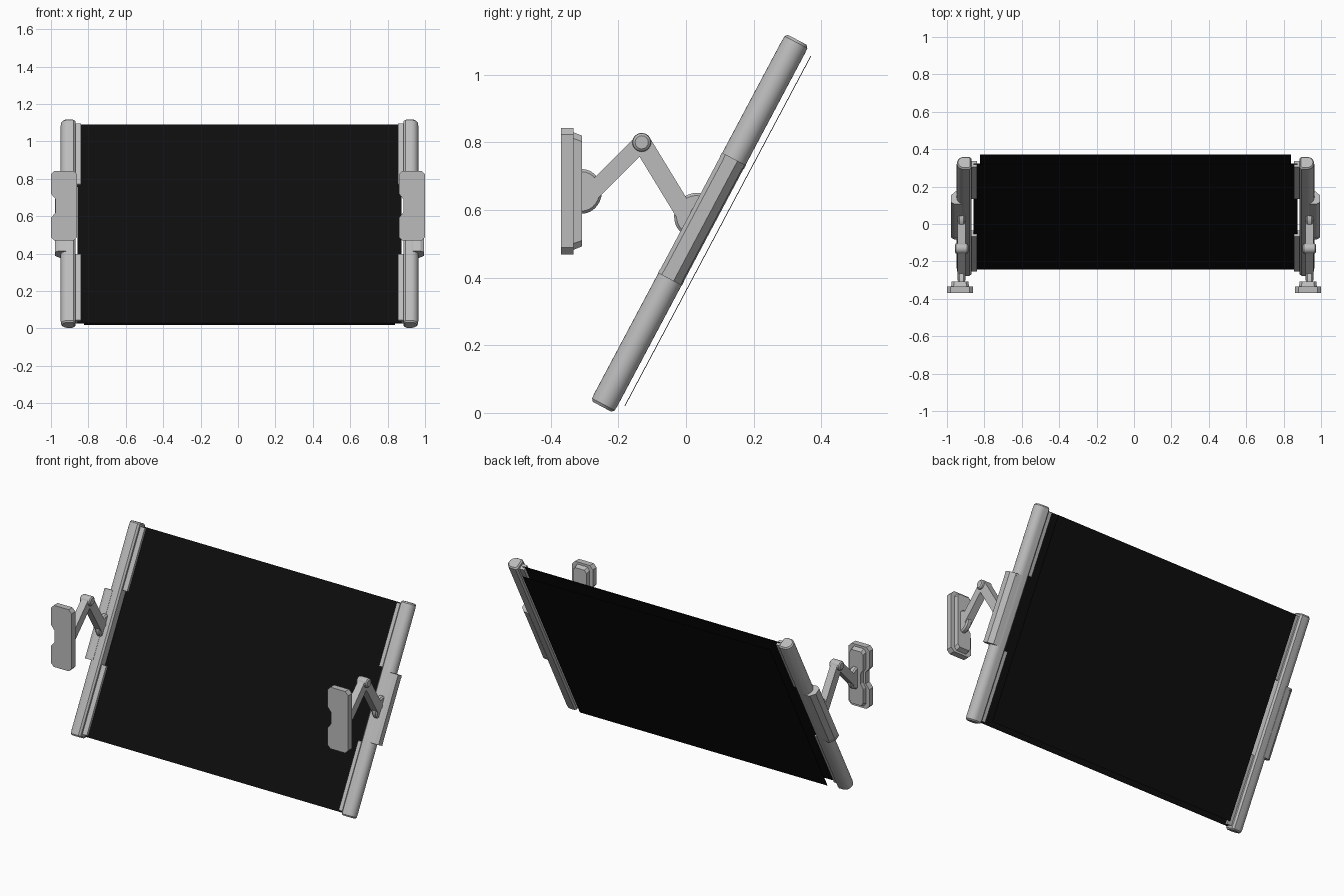
import bpy, bmesh, math
from mathutils import Matrix, Vector

if "Cube" in bpy.data.objects:
    bpy.data.objects.remove(bpy.data.objects["Cube"])


def material(name, rgb):
    m = bpy.data.materials.new(name)
    m.diffuse_color = (*rgb, 1)
    m.use_nodes = True
    m.node_tree.nodes["Principled BSDF"].inputs["Base Color"].default_value = m.diffuse_color
    return m


GREY = material("light_grey", (0.50, 0.50, 0.50))
BLACK = material("panel_black", (0.004, 0.004, 0.004))


def frame(u, v, w, origin):
    """Matrix that maps profile axes u, v and extrusion axis w into the world."""
    m = Matrix((u, v, w)).transposed().to_4x4()
    m.translation = origin
    return m


def loft(name, pts, levels, m, mat=GREY, smooth=False):
    """Stack scaled copies of a profile along w; levels are (w, scale)."""
    bm = bmesh.new()
    rings = [[bm.verts.new(m @ Vector((u * k, v * k, w))) for u, v in pts] for w, k in levels]
    n = len(pts)
    for a, b in zip(rings, rings[1:]):
        for i in range(n):
            bm.faces.new((a[i], a[(i + 1) % n], b[(i + 1) % n], b[i]))
    bm.faces.new(rings[0])
    bm.faces.new(rings[-1])
    bmesh.ops.recalc_face_normals(bm, faces=bm.faces)
    me = bpy.data.meshes.new(name)
    bm.to_mesh(me)
    bm.free()
    me.materials.append(mat)
    ob = bpy.data.objects.new(name, me)
    bpy.context.collection.objects.link(ob)
    if smooth:
        bpy.ops.object.select_all(action='DESELECT')
        ob.select_set(True)
        bpy.context.view_layer.objects.active = ob
        bpy.ops.object.shade_smooth_by_angle(angle=math.radians(30))
    return ob


def rect(u0, u1, v0, v1):
    return [(u0, v0), (u1, v0), (u1, v1), (u0, v1)]


def arc(r, a0, a1, n, ru=1.0):
    return [(r * ru * math.cos(math.radians(a0 + (a1 - a0) * i / n)),
             r * math.sin(math.radians(a0 + (a1 - a0) * i / n))) for i in range(n + 1)]


# Tilted axes: S runs up the rails, N points out of the back of the panel
TILT = math.radians(28)
X, Y, Z = Vector((1, 0, 0)), Vector((0, 1, 0)), Vector((0, 0, 1))
S = Vector((0, math.sin(TILT), math.cos(TILT)))
N = Vector((0, math.cos(TILT), -math.sin(TILT)))
BASE = Vector((0, -0.248, 0.018))
MID = 0.008
LENGTH = 1.229

# Panel: front sheet held by the rails and a narrower backing sheet
tilt = frame(X, N, S, BASE + X * MID)
loft("panel_sheet", rect(-0.865, 0.865, -0.002, 0.002), [(0.012, 1), (1.214, 1)], tilt, BLACK)
loft("backing_sheet", rect(-0.832, 0.832, 0.057, 0.059), [(0.033, 1), (1.206, 1)], tilt, BLACK)

# Profiles
rail_profile = arc(0.039, -90, 90, 14) + [(-0.03, 0.039), (-0.04, 0.029), (-0.04, -0.029), (-0.03, -0.039)]
sleeve_profile = [(0.01, -0.039), (0.05, -0.039), (0.07, -0.027), (0.07, 0.012), (0.045, 0.035), (0.01, 0.039)]
round_profile = arc(0.028, 0, 337.5, 15)


def bar(name, a, b, width, x0, x1, m):
    """Flat arm between two (y, z) points."""
    a, b = Vector(a), Vector(b)
    d = (b - a).normalized() * width / 2
    q = Vector((-d.y, d.x))
    loft(name, [tuple(p) for p in (a + q, a - q, b - q, b + q)], [(x0, 1), (x1, 1)], m)


for side, label in ((-1, "left"), (1, "right")):
    flip = Matrix.Translation(X * MID) @ Matrix.Diagonal((side, 1, 1, 1))
    rail = flip @ frame(X, N, S, BASE + X * 0.917)

    # Rail with tapered end caps
    loft(label + "_rail", rail_profile,
         [(0, 0.8), (0.008, 0.97), (0.025, 1), (LENGTH - 0.025, 1), (LENGTH - 0.008, 0.97), (LENGTH, 0.8)],
         rail, smooth=True)
    # Clamping lips on the inner side of the rail
    for part, s0, s1 in (("lower", 0.02, 0.42), ("upper", 0.845, 1.21)):
        loft(f"{label}_{part}_lip", rect(-0.07, -0.035, -0.018, 0.018), [(s0, 1), (s1, 1)], rail)

    # Sliding sleeve on the outer side with collars at its ends
    loft(label + "_sleeve", sleeve_profile, [(0.44, 1), (0.82, 1)], rail)
    for part, s in (("lower", 0.427), ("upper", 0.817)):
        loft(f"{label}_{part}_collar", [(u * 1.01, v * 1.03) for u, v in sleeve_profile],
             [(s, 1), (s + 0.013, 1)], rail)

    # Half-round pivots on sleeve and wall plate, with a thinner wide rim
    sleeve_pivot = flip @ frame(-N, S, X, BASE + S * 0.63 - N * 0.025 + X * 0.93)
    wall_pivot = flip @ frame(Y, Z, X, Vector((0.93, -0.308, 0.655)))
    for part, m in (("sleeve", sleeve_pivot), ("wall", wall_pivot)):
        loft(f"{label}_{part}_pivot", arc(0.066, -90, 90, 14, 0.9),
             [(-0.018, 0.88), (-0.01, 1), (0.01, 1), (0.018, 0.88)], m, smooth=True)

    # Two-piece folding arm with a round hinge
    arm = flip @ frame(Y, Z, X, Vector((0.93, 0, 0)))
    bar(label + "_lower_arm", (-0.285, 0.645), (-0.131, 0.80), 0.05, -0.022, 0.022, arm)
    bar(label + "_upper_arm", (-0.131, 0.80), (0.0, 0.585), 0.055, -0.022, 0.022, arm)
    hinge = flip @ frame(Y, Z, X, Vector((0.93, -0.131, 0.80)))
    loft(label + "_hinge", round_profile,
         [(-0.036, 0.7), (-0.03, 0.95), (-0.022, 1), (0.022, 1), (0.03, 0.95), (0.036, 0.7)],
         hinge, smooth=True)

    # Wall plate, notched on the same side for both, with a raised step
    plate = frame(X, Z, Y, Vector((side * 0.93, 0, 0.656)))
    outline = [(-0.05, -0.187), (0.05, -0.187), (0.07, -0.167), (0.07, 0.167), (0.05, 0.187), (-0.05, 0.187),
               (-0.07, 0.167), (-0.07, 0.065), (-0.045, 0.035), (-0.045, -0.035), (-0.07, -0.065), (-0.07, -0.167)]
    loft(label + "_wall_plate", outline, [(-0.37, 1), (-0.333, 1)], plate)
    step = [(u * 0.68, v * 0.93) for u, v in outline]
    loft(label + "_plate_step", step, [(-0.333, 1), (-0.307, 0.94)], plate)
